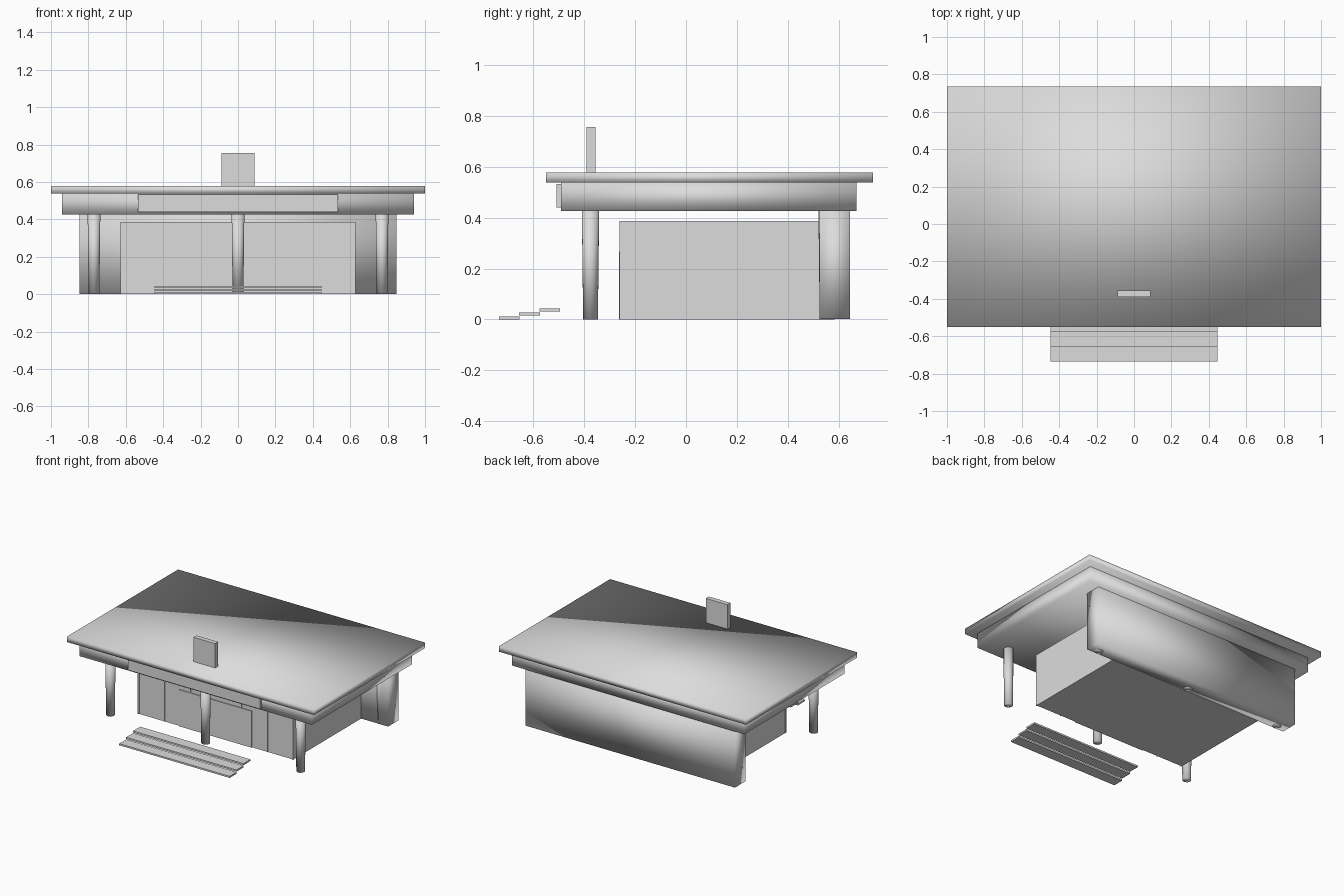
import bpy, bmesh, math

if "Cube" in bpy.data.objects:
    bpy.data.objects.remove(bpy.data.objects["Cube"])

grey = bpy.data.materials.new("light_grey")
grey.diffuse_color = (0.72, 0.72, 0.72, 1)
grey.use_nodes = True
grey.node_tree.nodes["Principled BSDF"].inputs["Base Color"].default_value = grey.diffuse_color


def finish(name, bm, smooth):
    mesh = bpy.data.meshes.new(name)
    for f in bm.faces:
        f.smooth = smooth
    bm.to_mesh(mesh)
    bm.free()
    mesh.materials.append(grey)
    ob = bpy.data.objects.new(name, mesh)
    bpy.context.collection.objects.link(ob)
    return ob


def box(name, x, y, z, smooth=False):
    bm = bmesh.new()
    bmesh.ops.create_cube(bm, size=1)
    for v in bm.verts:
        for i, (lo, hi) in enumerate((x, y, z)):
            v.co[i] = hi if v.co[i] > 0 else lo
    return finish(name, bm, smooth)


def column(name, x, y):
    # slightly narrower at the foot
    bm = bmesh.new()
    bmesh.ops.create_cone(bm, cap_ends=True, segments=20, radius1=0.029,
                          radius2=0.034, depth=0.43)
    bmesh.ops.translate(bm, verts=bm.verts, vec=(x, y, 0.215))
    return finish(name, bm, True)


# roof slab, fascia below it, and soft-shaded rear wall
box("roof_slab", (-1, 1), (-0.55, 0.735), (0.537, 0.577), True)
box("roof_fascia", (-0.94, 0.94), (-0.49, 0.67), (0.427, 0.537), True)
box("back_wall", (-0.848, 0.848), (0.525, 0.645), (0.002, 0.43), True)

# blank boards on the fascia and the roof
box("fascia_board", (-0.535, 0.535), (-0.508, -0.488), (0.44, 0.533))
box("roof_board", (-0.088, 0.088), (-0.39, -0.355), (0.577, 0.755))

# columns, front row and rear row set in the wall
for i, x in enumerate((-0.77, 0, 0.77)):
    column(f"front_column_{i + 1}", x, -0.375)
    column(f"back_column_{i + 1}", x, 0.554)

# enclosed room with glazing bars and entrance
box("room", (-0.627, 0.627), (-0.256, 0.53), (0, 0.387))
for i, x in enumerate((-0.624, -0.417, -0.208, 0.208, 0.417, 0.624)):
    box(f"glazing_bar_{i + 1}", (x - 0.005, x + 0.005), (-0.261, -0.25), (0, 0.387))
box("entrance_doors", (-0.293, 0.293), (-0.263, -0.25), (0, 0.267))

# three thin entrance steps
for i in range(3):
    y = -0.735 + 0.08 * i
    z = 0.016 * i
    box(f"step_{i + 1}", (-0.447, 0.447), (y, y + 0.081), (z, z + 0.012))
